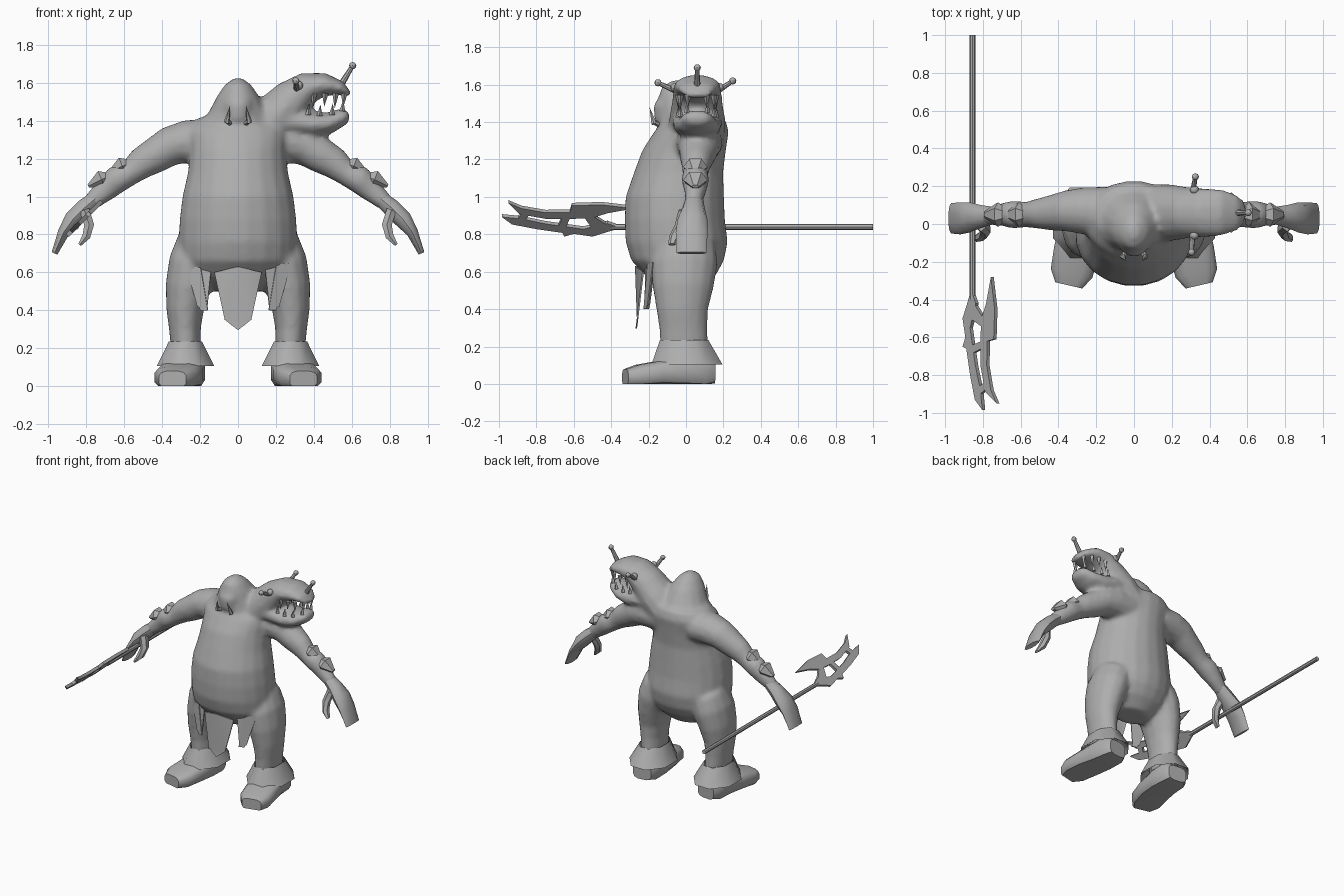
import bpy, bmesh, math
from mathutils import Vector, Matrix

grey = bpy.data.materials.new("plain grey")
grey.diffuse_color = (0.42, 0.42, 0.42, 1)
Y, Z = Vector((0, 1, 0)), Vector((0, 0, 1))


def finish(name, bm, angle=40, remesh=False):
    """Turn a bmesh into a named, shaded object."""
    bmesh.ops.recalc_face_normals(bm, faces=bm.faces)
    me = bpy.data.meshes.new(name)
    bm.to_mesh(me)
    bm.free()
    me.materials.append(grey)
    ob = bpy.data.objects.new(name, me)
    bpy.context.collection.objects.link(ob)
    bpy.ops.object.select_all(action='DESELECT')
    ob.select_set(True)
    bpy.context.view_layer.objects.active = ob
    if remesh:
        m = ob.modifiers.new("fuse", 'REMESH')
        m.mode, m.voxel_size, m.use_smooth_shade = 'VOXEL', 0.016, True
        s = ob.modifiers.new("soften", 'SMOOTH')
        s.factor, s.iterations = 0.5, 6
    else:
        bpy.ops.object.shade_smooth_by_angle(angle=math.radians(angle))
    return ob


def loft(bm, rings, n=14, side=1, v=Y, power=1.0, cap=True):
    """Skin rings (x, y, z, half_u, half_v) set square to their path."""
    loops = []
    pts = [Vector((r[0] * side, r[1], r[2])) for r in rings]
    for i, r in enumerate(rings):
        t = pts[min(i + 1, len(pts) - 1)] - pts[max(i - 1, 0)]
        t -= v * t.dot(v)
        u = v.cross(t).normalized()
        loop = []
        for k in range(n):
            a = 2 * math.pi * (k + 0.5) / n
            c, s = math.cos(a), math.sin(a)
            c, s = (math.copysign(abs(q) ** power, q) for q in (c, s))
            p = pts[i] + u * r[3] * c + v * r[4] * s
            p.z = max(p.z, 0)
            loop.append(bm.verts.new(p))
        loops.append(loop)
    for a, b in zip(loops, loops[1:]):
        for k in range(n):
            bm.faces.new((a[k], a[(k + 1) % n], b[(k + 1) % n], b[k]))
    if cap:
        bm.faces.new(loops[0])
        bm.faces.new(loops[-1])


def rod(bm, a, b, r1, r2, n=6):
    """Tapered rod or spike from a to b."""
    a, b = Vector(a), Vector(b)
    m = Matrix.Translation((a + b) / 2) @ (b - a).to_track_quat('Z', 'Y').to_matrix().to_4x4()
    bmesh.ops.create_cone(bm, cap_ends=True, segments=n, radius1=r1, radius2=r2,
                          depth=(b - a).length, matrix=m)


def plate(bm, outline, thick):
    """Flat outline of 3D points given a thickness."""
    vs = [bm.verts.new(p) for p in outline]
    f = bm.faces.new(vs)
    f.normal_update()
    off = f.normal * thick
    ext = bmesh.ops.extrude_face_region(bm, geom=[f])['geom']
    bmesh.ops.translate(bm, vec=off, verts=[g for g in ext if isinstance(g, bmesh.types.BMVert)])
    bmesh.ops.triangulate(bm, faces=[g for g in bm.faces if len(g.verts) > 4])


# Body: torso, hunched head, neck, second skull, arms and legs fused together
bm = bmesh.new()
loft(bm, [(0, -.02, .50, .13, .10), (0, -.03, .58, .27, .19), (0, -.045, .66, .31, .25),
          (0, -.05, .76, .315, .275), (0, -.06, .88, .31, .27), (0, -.06, 1.0, .295, .265),
          (0, -.04, 1.13, .265, .24), (0, -.01, 1.25, .255, .225), (0, .03, 1.35, .27, .2),
          (0, .05, 1.42, .20, .16)], 20)
loft(bm, [(0, .03, 1.34, .24, .18), (0, .01, 1.44, .16, .16), (0, -.02, 1.53, .112, .13),
          (0, -.04, 1.59, .07, .09), (0, -.04, 1.625, .02, .03)])
loft(bm, [(0, -.11, 1.37, .03, .03), (0, -.115, 1.41, .06, .055),
          (0, -.10, 1.49, .08, .075), (0, -.07, 1.57, .05, .05)])
loft(bm, [(.08, .05, 1.30, .13, .16), (.20, .06, 1.42, .13, .15), (.29, .06, 1.51, .115, .135),
          (.37, .06, 1.575, .085, .13), (.46, .06, 1.59, .062, .125),
          (.54, .06, 1.572, .038, .10), (.59, .06, 1.535, .014, .06)])
loft(bm, [(.20, .06, 1.39, .08, .13), (.30, .06, 1.395, .075, .135), (.40, .06, 1.38, .07, .13),
          (.49, .06, 1.39, .055, .115), (.56, .06, 1.425, .045, .08), (.585, .06, 1.435, .02, .05)])
for s in (1, -1):
    loft(bm, [(.14, .06, 1.29, .12, .14), (.27, .07, 1.29, .115, .125), (.36, .07, 1.265, .105, .11),
              (.44, .06, 1.215, .095, .095), (.51, .055, 1.175, .085, .08),
              (.57, .05, 1.125, .068, .068), (.64, .05, 1.09, .075, .075),
              (.70, .05, 1.035, .063, .06), (.78, .04, .965, .045, .045)], side=s)
    loft(bm, [(.19, .00, .74, .14, .16), (.235, -.01, .64, .135, .18), (.265, -.015, .52, .12, .165),
              (.28, -.02, .40, .10, .14), (.28, -.015, .30, .085, .13),
              (.275, -.01, .20, .08, .13)], side=s)
finish("body", bm, remesh=True)

# Hands, thumbs and forearm guards
for s, tag in ((1, "left"), (-1, "right")):
    bm = bmesh.new()
    loft(bm, [(.74, .045, 1.0, .04, .045), (.81, .04, .94, .05, .06), (.87, .035, .88, .05, .08),
              (.92, .03, .81, .032, .085), (.968, .03, .70, .017, .08)], 10, s)
    loft(bm, [(.81, .0, .93, .03, .04), (.785, -.03, .85, .03, .03),
              (.80, -.06, .79, .025, .03), (.835, -.075, .745, .01, .02)], 6, s)
    finish(tag + "_hand", bm)
    bm = bmesh.new()
    for x, z, h in ((.61, 1.13, .07), (.72, 1.06, .07)):
        loft(bm, [(x - .06, .05, z + .05, .015, .02), (x, .05, z + .03, .055, .065),
                  (x + h, .05, z - .005, .01, .02)], 6, s)
    finish(tag + "_forearm_guard", bm, 20)

# Flared cuffs and shoes
for s, tag in ((1, "left"), (-1, "right")):
    bm = bmesh.new()
    loft(bm, [(.277, -.01, .235, .095, .14), (.277, .005, .105, .165, .205)], 8, s, cap=False)
    loft(bm, [(.277, .005, .105, .16, .20), (.277, -.01, .20, .09, .135)], 8, s, cap=False)
    finish(tag + "_cuff", bm, 50)
    bm = bmesh.new()
    loft(bm, [(.275, .15, .06, .075, .06), (.28, .10, .07, .105, .09), (.285, -.02, .07, .115, .08),
              (.305, -.14, .06, .122, .065), (.33, -.26, .045, .115, .058),
              (.345, -.325, .035, .075, .045)], 12, s, v=Z, power=.6)
    finish(tag + "_shoe", bm)
    # Ankle inside the cuff
    bm = bmesh.new()
    loft(bm, [(.277, -.01, .24, .08, .125), (.28, .0, .08, .09, .11)], 10, s)
    finish(tag + "_ankle", bm)

# Loincloth strips
bm = bmesh.new()
plate(bm, [(-.125, -.225, .60), (-.07, -.255, .35), (0, -.262, .295), (.07, -.255, .35),
           (.125, -.225, .60), (0, -.265, .63)], .008)
for s in (1, -1):
    plate(bm, [(s * x, y, z) for x, y, z in ((.28, -.17, .65), (.14, -.21, .64), (.165, -.215, .40),
                                             (.20, -.205, .40))], .008)
    plate(bm, [(s * .28, -.17, .65), (s * .20, -.2, .64), (s * .16, -.22, .40),
               (s * .215, -.2, .42)], .008)
finish("loincloth", bm, 20)

# Horns with knobs on the second head
bm = bmesh.new()
for a, b in (((.55, .06, 1.60), (.605, .06, 1.69)), ((.31, -.04, 1.56), (.305, -.15, 1.61)),
             ((.31, .16, 1.56), (.325, .25, 1.62))):
    rod(bm, a, b, .017, .011, 8)
    bmesh.ops.create_uvsphere(bm, u_segments=8, v_segments=6, radius=.019,
                              matrix=Matrix.Translation(b))
finish("horns", bm)

# Teeth round both jaws
bm = bmesh.new()
for s in (1, -1):
    for x, w, up in ((.40, .10, .065), (.46, .10, .05), (.515, .09, .06), (.56, .05, .055)):
        rod(bm, (x, .06 + s * w, 1.545), (x - .005, .06 + s * w, 1.545 - up - .02), .018, 0, 4)
    for x, w, z in ((.37, .10, 1.43), (.43, .10, 1.425), (.495, .09, 1.43), (.55, .055, 1.45)):
        rod(bm, (x, .06 + s * w, z), (x + .005, .06 + s * w, z + .06), .016, 0, 4)
finish("teeth", bm, 10)

# Tusks and small eyes
bm = bmesh.new()
for s in (1, -1):
    rod(bm, (s * .035, -.13, 1.38), (s * .06, -.175, 1.40), .014, .013)
    rod(bm, (s * .06, -.17, 1.39), (s * .042, -.195, 1.48), .016, 0)
finish("tusks", bm)
bm = bmesh.new()
for p in ((.32, -.06, 1.585), (.32, .18, 1.585)):
    bmesh.ops.create_uvsphere(bm, u_segments=8, v_segments=6, radius=.024,
                              matrix=Matrix.Translation(p))
finish("eyes", bm)

# Spear: shaft and a flat barbed fork set at a slant
bm = bmesh.new()
rod(bm, (-.855, -.40, .84), (-.855, 1.0, .84), .016, .016, 8)
finish("spear_shaft", bm)
upper = [(-.28, -.75), (-.45, -.73), (-.61, -.735), (-.62, -.77), (-.75, -.772), (-.88, -.75),
         (-.95, -.72), (-.89, -.78), (-.75, -.805), (-.6, -.805), (-.5, -.80), (-.42, -.775)]
lower = [(-.35, -.855), (-.42, -.83), (-.55, -.86), (-.75, -.832), (-.88, -.805), (-.985, -.795),
         (-.93, -.835), (-.8, -.86), (-.66, -.88), (-.65, -.90), (-.6, -.885), (-.5, -.9),
         (-.42, -.875)]
links = [[(-.42, -.84), (-.50, -.79), (-.55, -.79), (-.50, -.86)],
         [(-.62, -.80), (-.66, -.80), (-.69, -.86), (-.65, -.87)],
         [(-.83, -.77), (-.87, -.77), (-.91, -.82), (-.87, -.83)]]
bm = bmesh.new()
for shape in [upper, lower] + links:
    plate(bm, [(x - .008, y, .84 + (x + .855) * 1.0 + .008) for y, x in shape], .022)
finish("spear_fork", bm, 20)
